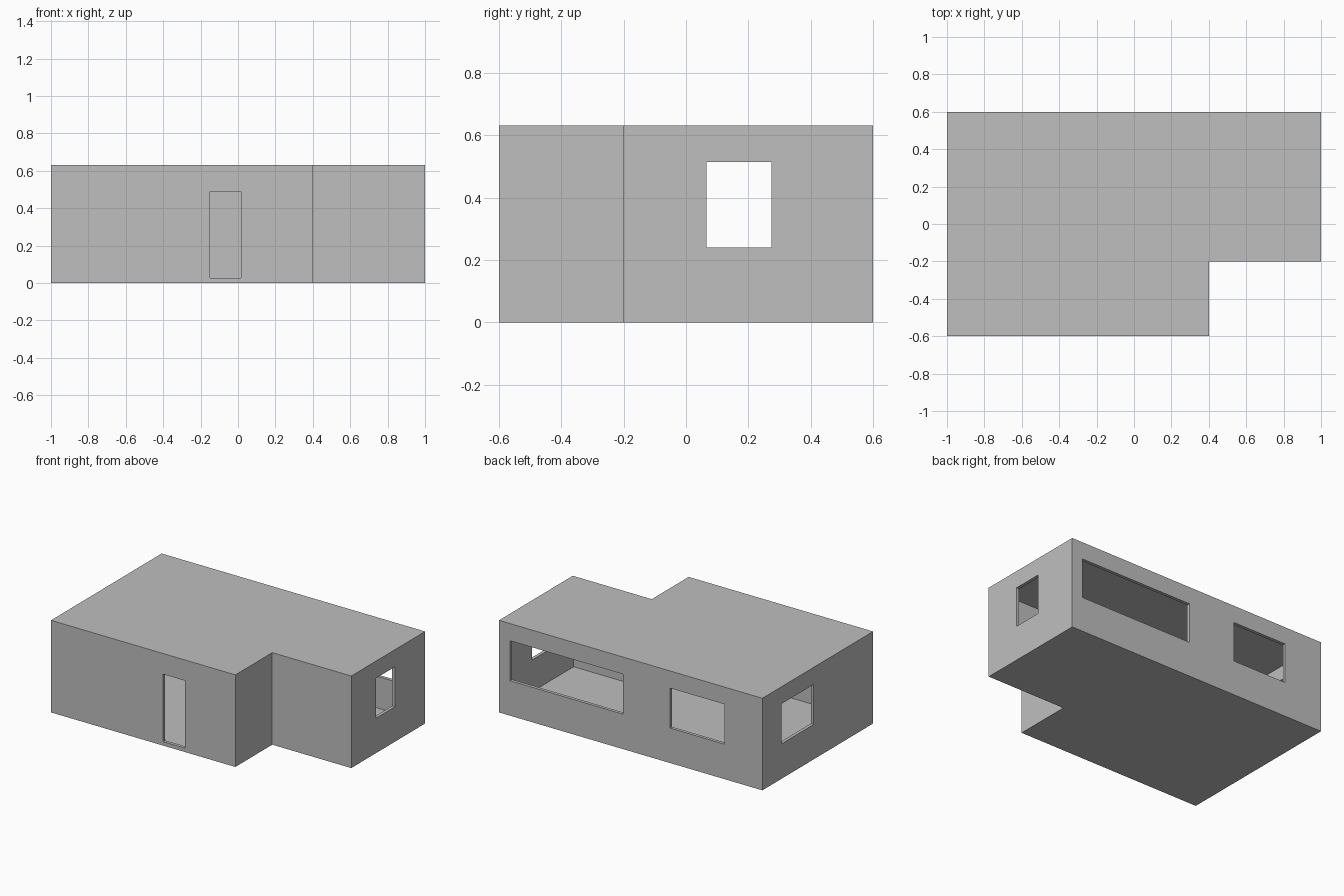
import bpy
import bmesh

cube = bpy.data.objects.get("Cube")
if cube:
    bpy.data.objects.remove(cube, do_unlink=True)

WALL = 0.022      # wall and roof thickness
FLOOR = 0.022
HEIGHT = 0.632
SILL, HEAD = 0.24, 0.514

plaster = bpy.data.materials.new("grey plaster")
plaster.use_nodes = True
grey = (0.52, 0.52, 0.52, 1)
plaster.diffuse_color = grey
plaster.node_tree.nodes["Principled BSDF"].inputs["Base Color"].default_value = grey


def prism(name, outline, z0, z1):
    """Extrude a plan outline from z0 to z1."""
    bm = bmesh.new()
    face = bm.faces.new([bm.verts.new((x, y, z0)) for x, y in outline])
    top = bmesh.ops.extrude_face_region(bm, geom=[face])["geom"]
    for v in top:
        if isinstance(v, bmesh.types.BMVert):
            v.co.z = z1
    bmesh.ops.recalc_face_normals(bm, faces=bm.faces)
    mesh = bpy.data.meshes.new(name)
    bm.to_mesh(mesh)
    bm.free()
    obj = bpy.data.objects.new(name, mesh)
    bpy.context.collection.objects.link(obj)
    return obj


def block(name, x0, x1, y0, y1, z0, z1):
    return prism(name, [(x0, y0), (x1, y0), (x1, y1), (x0, y1)], z0, z1)


def plan(t):
    """L-shaped plan, moved inward by t."""
    return [(-1 + t, -0.6 + t), (0.4 - t, -0.6 + t), (0.4 - t, -0.2 + t),
            (1 - t, -0.2 + t), (1 - t, 0.6 - t), (-1 + t, 0.6 - t)]


# L-shaped shell, hollow room inside
house = prism("house_shell", plan(0), 0, HEIGHT)
house.data.materials.append(plaster)

# Room void and openings through the walls
d = 0.05
cutters = [
    prism("room_void", plan(WALL), FLOOR, HEIGHT - WALL),
    block("front_door_opening", -0.15, 0.016, -0.6 - d, -0.6 + d, 0.027, 0.49),
    block("left_window_opening", 1 - d, 1 + d, 0.066, 0.274, SILL, HEAD),
    block("right_window_opening", -1 - d, -1 + d, 0.043, 0.392, SILL, HEAD),
    block("wide_back_window_opening", 0.057, 0.916, 0.6 - d, 0.6 + d, SILL, HEAD),
    block("small_back_window_opening", -0.711, -0.3, 0.6 - d, 0.6 + d, SILL, HEAD),
]
for cutter in cutters:
    cutter.hide_render = True
    mod = house.modifiers.new(cutter.name, "BOOLEAN")
    mod.operation = "DIFFERENCE"
    mod.solver = "EXACT"
    mod.object = cutter

# Apply the cuts and remove the cutters
bpy.context.view_layer.update()
graph = bpy.context.evaluated_depsgraph_get()
result = bpy.data.meshes.new_from_object(house.evaluated_get(graph))
house.modifiers.clear()
house.data = result
house.data.materials.clear()
house.data.materials.append(plaster)
for poly in house.data.polygons:
    poly.material_index = 0
for cutter in cutters:
    bpy.data.objects.remove(cutter, do_unlink=True)
